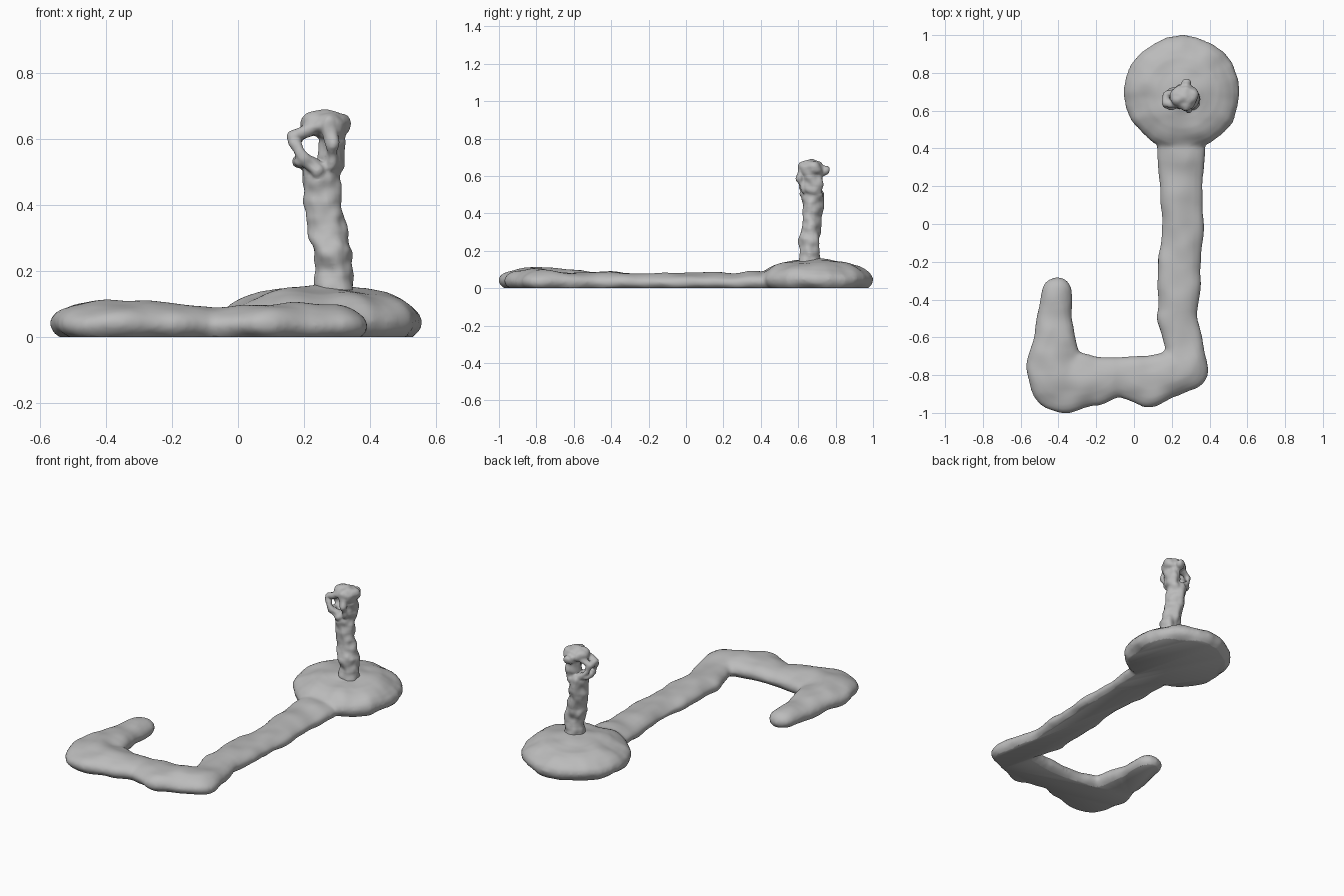
import bpy, bmesh, math
from mathutils import Vector, Matrix, noise

if "Cube" in bpy.data.objects:
    bpy.data.objects.remove(bpy.data.objects["Cube"])

clay = bpy.data.materials.new("grey_clay")
clay.diffuse_color = (0.5, 0.5, 0.5, 1)
clay.use_nodes = True
bsdf = clay.node_tree.nodes["Principled BSDF"]
bsdf.inputs["Base Color"].default_value = (0.5, 0.5, 0.5, 1)
bsdf.inputs["Roughness"].default_value = 0.8


def blob(bm, centre, radii):
    """Add one squashed sphere."""
    m = Matrix.Translation(centre) @ Matrix.Diagonal((*radii, 1))
    bmesh.ops.create_uvsphere(bm, u_segments=24, v_segments=14, radius=1, matrix=m)


def chain(points, step):
    """Interpolate evenly between control points."""
    for a, b in zip(points, points[1:]):
        a, b = Vector(a), Vector(b)
        n = max(1, math.ceil((b.xyz - a.xyz).length / step))
        for i in range(n):
            yield a.lerp(b, i / n)
    yield Vector(points[-1])


def fuse(name, bm, voxel, smooth, wobble, scale, flat_base=False):
    """Melt the blobs into one soft, lumpy surface."""
    mesh = bpy.data.meshes.new(name)
    bm.to_mesh(mesh)
    bm.free()
    obj = bpy.data.objects.new(name, mesh)
    bpy.context.collection.objects.link(obj)
    rem = obj.modifiers.new("melt", "REMESH")
    rem.mode = "VOXEL"
    rem.voxel_size = voxel
    sm = obj.modifiers.new("soften", "SMOOTH")
    sm.iterations = smooth
    graph = bpy.context.evaluated_depsgraph_get()
    baked = bpy.data.meshes.new_from_object(obj.evaluated_get(graph))
    obj.modifiers.clear()
    out = bmesh.new()
    out.from_mesh(baked)
    out.normal_update()
    for v in out.verts:
        v.co += v.normal * wobble * noise.noise(v.co * scale)
    if flat_base:
        cut = bmesh.ops.bisect_plane(
            out, geom=out.verts[:] + out.edges[:] + out.faces[:],
            plane_co=(0, 0, 0), plane_no=(0, 0, 1), clear_inner=True)
        rim = [e for e in cut["geom_cut"] if isinstance(e, bmesh.types.BMEdge)]
        bmesh.ops.contextual_create(out, geom=rim)
    out.to_mesh(baked)
    out.free()
    obj.data = baked
    baked.materials.clear()
    baked.materials.append(clay)
    bpy.ops.object.select_all(action="DESELECT")
    obj.select_set(True)
    bpy.context.view_layer.objects.active = obj
    bpy.ops.object.shade_smooth_by_angle(angle=math.radians(50))


# Ground trail: x, y, half width, height
trail = [(.25, .45, .13, .09), (.25, .25, .118, .083), (.255, 0, .115, .08),
         (.24, -.3, .115, .082), (.23, -.48, .108, .085), (.27, -.66, .105, .09),
         (.27, -.77, .122, .1), (.08, -.835, .133, .1), (-.08, -.81, .103, .095),
         (-.22, -.835, .132, .103), (-.38, -.83, .172, .107), (-.42, -.77, .148, .11),
         (-.42, -.6, .108, .1), (-.41, -.45, .088, .09), (-.41, -.37, .084, .08)]
bm = bmesh.new()
for a, b in zip(trail, trail[1:]):
    n = max(1, math.ceil(math.dist(a[:2], b[:2]) / .03))
    for i in range(n + 1):
        x, y, r, h = Vector(a).lerp(Vector(b), i / n)
        blob(bm, (x, y, h * .38), (r, r, h * .62))

# Round pad under the post
blob(bm, (.255, .695, .048), (.308, .304, .108))
blob(bm, (.255, .695, .06), (.235, .235, .1))
fuse("pad_and_trail", bm, .012, 3, .012, 9, flat_base=True)

# Leaning post: x, y, z, half width
bm = bmesh.new()
post = [(.29, .66, .13, .062), (.29, .66, .2, .057), (.287, .66, .26, .06),
        (.268, .67, .34, .055), (.256, .675, .42, .056), (.252, .68, .5, .06)]
for x, y, z, r in chain(post, .015):
    blob(bm, (x, y, z), (r, r * .95, r * .6))

# Gnarled head: cap, spine and back knob
blob(bm, (.265, .675, .648), (.073, .068, .04))
blob(bm, (.285, .675, .635), (.052, .06, .05))
blob(bm, (.287, .68, .57), (.04, .055, .09))
blob(bm, (.275, .74, .63), (.026, .027, .03))

# Strands looping round the open hollow
strands = [[(.24, .63, .645, .022), (.17, .645, .605, .018), (.185, .62, .56, .02),
            (.24, .63, .51, .025)],
           [(.24, .7, .645, .022), (.172, .685, .6, .018), (.185, .7, .56, .018),
            (.23, .7, .51, .025)],
           [(.172, .645, .605, .02), (.172, .685, .6, .02)],
           [(.185, .63, .535, .017), (.19, .7, .53, .017)],
           [(.275, .62, .65, .018), (.285, .61, .58, .018), (.28, .635, .52, .02)]]
for strand in strands:
    for x, y, z, r in chain(strand, .008):
        blob(bm, (x, y, z), (r, r, r))
fuse("post_and_head", bm, .006, 2, .012, 22)
